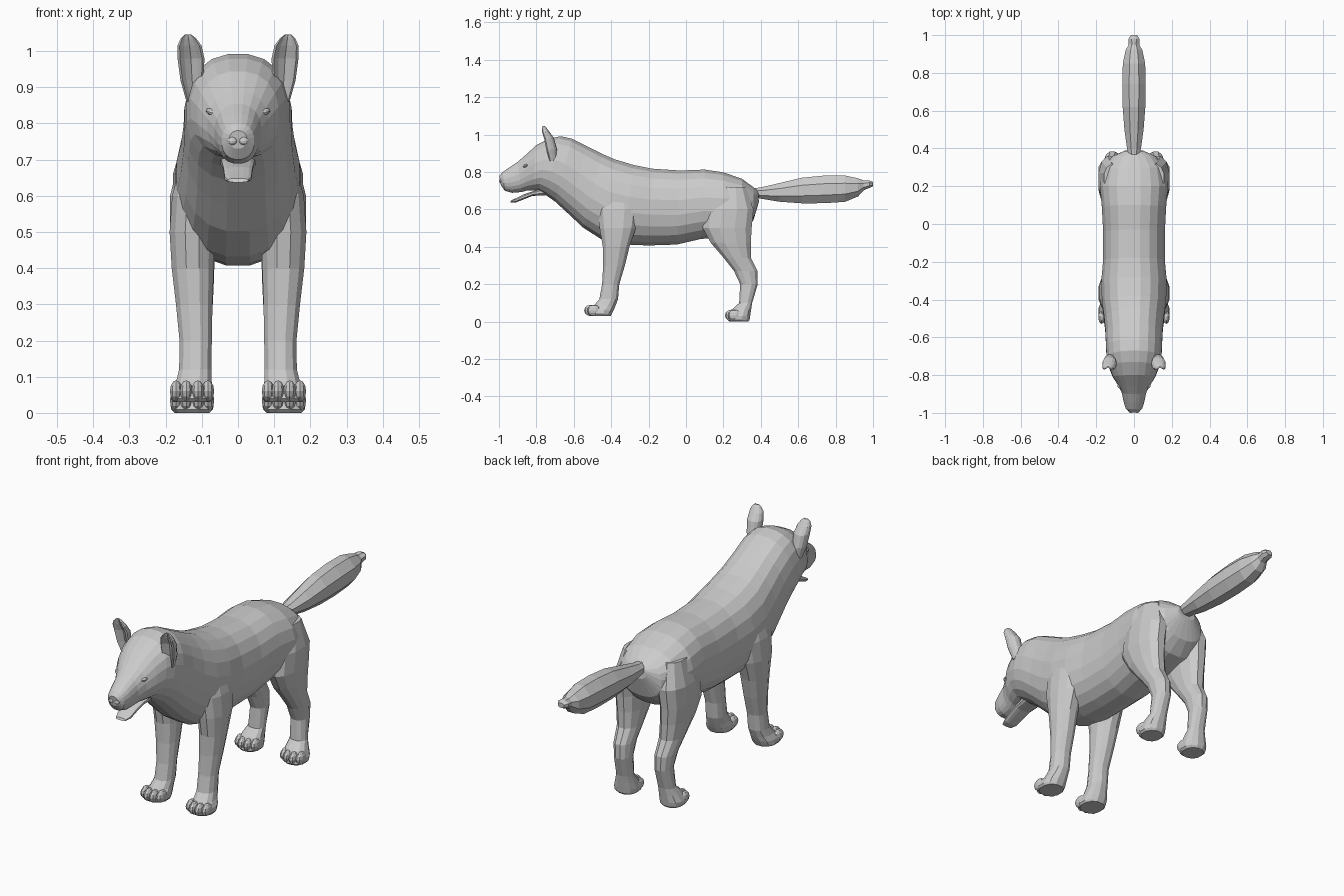
import bpy, bmesh, math
from mathutils import Vector


def loft(name, rings, sides, power=1.0, dish=0.0):
    """Skin a closed tube; ring = (y1, z1, y2, z2, centre x, half width)."""
    bm = bmesh.new()
    loops = []
    for y1, z1, y2, z2, cx, hw in rings:
        mid = Vector((cx, (y1 + y2) / 2, (z1 + z2) / 2))
        axis = Vector((0, (y2 - y1) / 2, (z2 - z1) / 2))
        loop = []
        for i in range(sides):
            a = 2 * math.pi * (i + 0.5) / sides
            c, s = math.cos(a), math.sin(a)
            u = math.copysign(abs(c) ** power, c)
            v = math.copysign(abs(s) ** power, s)
            if v < 0:
                v += dish * v ** 4
            loop.append(bm.verts.new(mid + axis * v + Vector((hw * u, 0, 0))))
        loops.append(loop)
    for a, b in zip(loops, loops[1:]):
        for i in range(sides):
            j = (i + 1) % sides
            bm.faces.new((a[i], a[j], b[j], b[i]))
    bm.faces.new(loops[0])
    bm.faces.new(loops[-1])
    bmesh.ops.recalc_face_normals(bm, faces=bm.faces)
    me = bpy.data.meshes.new(name)
    bm.to_mesh(me)
    bm.free()
    ob = bpy.data.objects.new(name, me)
    bpy.context.collection.objects.link(ob)
    return ob


def level(rows, side=1):
    """Horizontal rings from (z, front y, back y, centre x, half width)."""
    return [(f, z, b, z, cx * side, hw) for z, f, b, cx, hw in rows]


def blob(name, loc, size, rot=(0, 0, 0)):
    bpy.ops.mesh.primitive_uv_sphere_add(segments=10, ring_count=6, location=loc, rotation=rot)
    ob = bpy.context.object
    ob.name = name
    ob.scale = size
    return ob


# Torso, neck and head: lower point, upper point, half width
spine = [
    (.39, .64, .385, .70, .05), (.36, .54, .36, .72, .115), (.30, .48, .30, .765, .165),
    (.20, .45, .20, .80, .182), (.08, .44, .10, .815, .172), (-.05, .41, -.03, .81, .165),
    (-.20, .405, -.18, .82, .165), (-.33, .41, -.28, .84, .175), (-.44, .43, -.38, .87, .172),
    (-.55, .50, -.45, .90, .16), (-.63, .575, -.53, .94, .152), (-.70, .64, -.61, .98, .15),
    (-.75, .675, -.67, .993, .145), (-.79, .70, -.73, .98, .132), (-.82, .70, -.80, .945, .113),
    (-.85, .70, -.86, .89, .085), (-.88, .692, -.90, .855, .066), (-.93, .688, -.945, .825, .056),
    (-.97, .70, -.98, .80, .045), (-.99, .73, -.998, .78, .024)]
body = loft("body_and_legs", [(a, b, c, d, 0, w) for a, b, c, d, w in spine], 20, 0.88)

# Leg profiles: z, front y, back y, centre x, half width
front_rows = [
    (.72, -.43, -.29, .105, .045), (.60, -.475, -.25, .122, .062), (.50, -.465, -.265, .127, .064),
    (.40, -.447, -.30, .125, .06), (.30, -.445, -.325, .121, .052), (.20, -.45, -.355, .117, .046),
    (.12, -.465, -.362, .118, .046), (.085, -.495, -.375, .122, .051),
    (.06, -.525, -.385, .126, .06), (.04, -.53, -.395, .127, .062), (.03, -.52, -.40, .127, .055)]
hind_rows = [
    (.72, .17, .32, .10, .06), (.60, .10, .365, .12, .07), (.50, .085, .355, .125, .065),
    (.42, .13, .35, .122, .059), (.34, .20, .35, .118, .052), (.27, .255, .385, .115, .045),
    (.20, .288, .385, .113, .041), (.10, .283, .355, .117, .043), (.065, .245, .35, .122, .053),
    (.03, .225, .345, .127, .062), (.01, .22, .342, .127, .06), (.0, .23, .335, .127, .05)]

# Merge the legs into one skin with the body
legs = [loft("leg", level(rows, s), 12, 0.9) for rows in (front_rows, hind_rows) for s in (-1, 1)]
bpy.context.view_layer.objects.active = body
for leg in legs:
    mod = body.modifiers.new("merge_leg", 'BOOLEAN')
    mod.operation = 'UNION'
    mod.solver = 'EXACT'
    mod.object = leg
    bpy.ops.object.modifier_apply(modifier=mod.name)
    bpy.data.objects.remove(leg)

# Toes
for label, tip, base in (("front", -.545, .03), ("hind", .208, .004)):
    for s in (-1, 1):
        for k, (dx, back) in enumerate(((-.044, .016), (-.016, 0), (.016, 0), (.044, .016))):
            blob(f"{label}_toe_{k}", (s * .127 + dx, tip + back + .036, base + .03),
                 (.018, .036, .03))

# Ears, hollowed at the front
ear_rows = [
    (.86, -.745, -.69, .118, .025), (.92, -.77, -.69, .127, .033), (.98, -.78, -.705, .13, .038),
    (1.015, -.785, -.73, .134, .034), (1.035, -.78, -.745, .137, .022), (1.045, -.77, -.755, .138, .01)]
for s in (-1, 1):
    loft("ear", level(ear_rows, s), 14, 0.9, 1.2)
    blob("eye", (s * .074, -.858, .832), (.017, .012, .009), (0, s * -.3, s * .6))
    blob("nostril", (s * .016, -.99, .752), (.014, .01, .012))

# Lower jaw with tongue
jaw = [(-.75, .675, -.75, .72, .05), (-.82, .672, -.82, .697, .044), (-.87, .652, -.87, .68, .04),
       (-.91, .637, -.91, .66, .038), (-.94, .637, -.935, .648, .028)]
loft("lower_jaw", [(a, b, c, d, 0, w) for a, b, c, d, w in jaw], 12, 0.7)

# Bushy tail, eight flat sides
tail = [(.36, .665, .36, .715, .03), (.40, .655, .40, .72, .04), (.50, .637, .50, .745, .055),
        (.62, .627, .62, .775, .065), (.74, .627, .74, .787, .067), (.85, .635, .85, .787, .064),
        (.92, .665, .92, .77, .048), (.95, .70, .95, .757, .03), (.98, .713, .98, .757, .032),
        (1.0, .722, 1.0, .748, .018)]
loft("tail", [(a, b, c, d, 0, w) for a, b, c, d, w in tail], 8)
